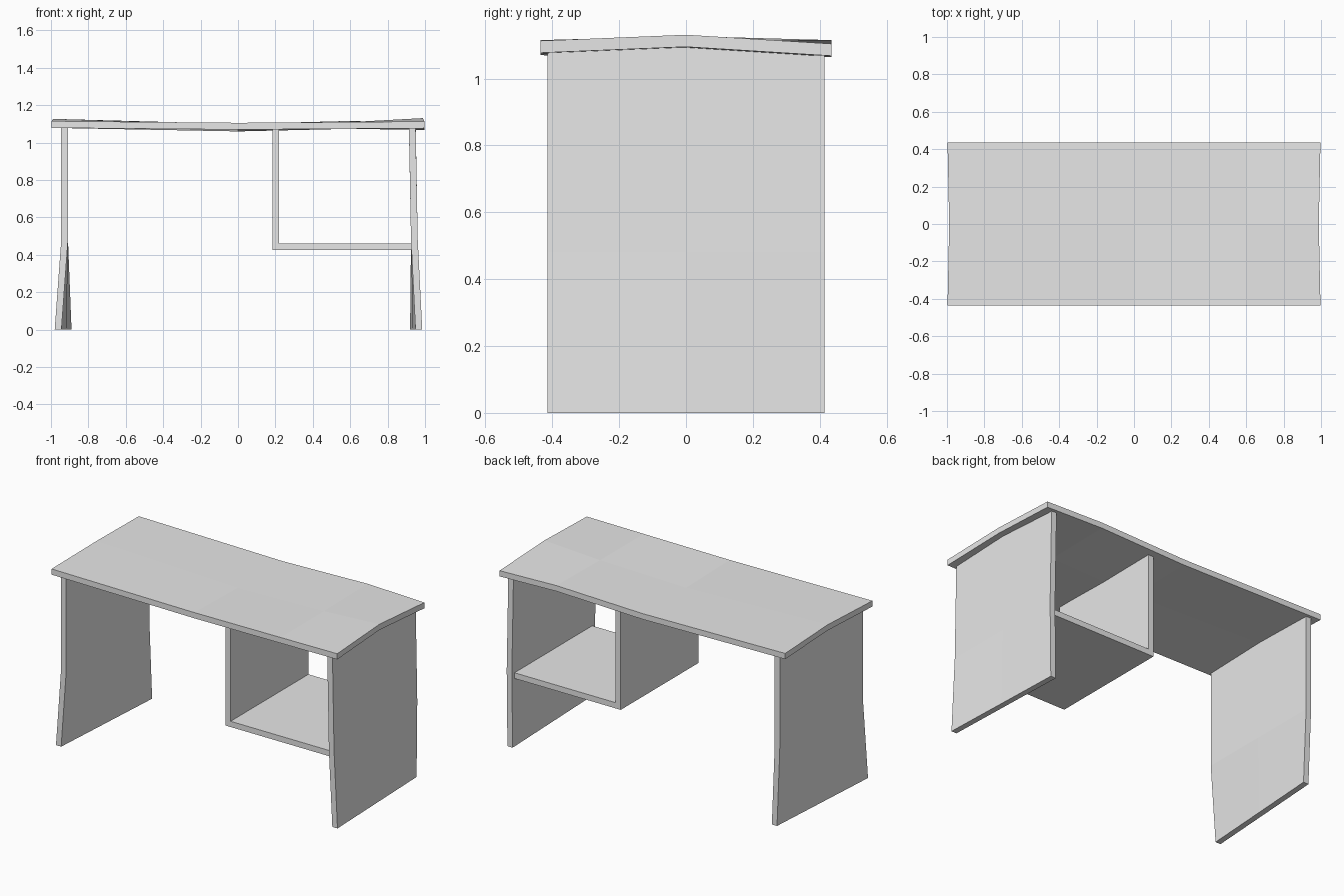
import bpy
import bmesh
from mathutils import Vector

cube = bpy.data.objects.get("Cube")
if cube:
    bpy.data.objects.remove(cube, do_unlink=True)

THICK = 0.036

grey = bpy.data.materials.new("plain_grey")
grey.use_nodes = True
grey.diffuse_color = (0.8, 0.8, 0.8, 1)
grey.node_tree.nodes["Principled BSDF"].inputs["Base Color"].default_value = (0.8, 0.8, 0.8, 1)


def panel(name, rows, direction):
    """Slab made from a grid of points, thickened along one direction."""
    bm = bmesh.new()
    grid = [[bm.verts.new(p) for p in row] for row in rows]
    for a, b in zip(grid, grid[1:]):
        for i in range(len(a) - 1):
            bm.faces.new((a[i], a[i + 1], b[i + 1], b[i]))
    extruded = bmesh.ops.extrude_face_region(bm, geom=bm.faces[:])["geom"]
    moved = [g for g in extruded if isinstance(g, bmesh.types.BMVert)]
    bmesh.ops.translate(bm, verts=moved, vec=Vector(direction) * THICK)
    bmesh.ops.recalc_face_normals(bm, faces=bm.faces[:])
    mesh = bpy.data.meshes.new(name)
    bm.to_mesh(mesh)
    bm.free()
    mesh.materials.append(grey)
    obj = bpy.data.objects.new(name, mesh)
    bpy.context.collection.objects.link(obj)
    return obj


# Warped tabletop: ends bow upward in the middle, centre sags
top_heights = {
    -0.435: (1.115, 1.106, 1.11, 1.113),
    0.0: (1.127, 1.096, 1.11, 1.131),
    0.435: (1.115, 1.10, 1.116, 1.104),
}
top_rows = []
for y, heights in top_heights.items():
    end = 0.988 if y == 0 else 0.997
    top_rows.append([(x, y, z) for x, z in zip((-end, 0, 0.6, end), heights)])
panel("tabletop", top_rows, (0, 0, -1))


def leg(name, top_x, knee_x, foot_front, foot_back, heights, side):
    """Side panel whose lower half twists from front to back."""
    foot_mid = (foot_front + foot_back) / 2
    columns = []
    for y, foot, height in zip((-0.415, 0, 0.415), (foot_front, foot_mid, foot_back), heights):
        columns.append([(foot, y, 0), (knee_x, y, 0.48), (top_x, y, height)])
    panel(name, columns, (side, 0, 0))


# Side panels, given by the x of their inner faces
leg("right_side_panel", -0.91, -0.909, -0.944, -0.89, (1.08, 1.089, 1.079), -1)
leg("left_side_panel", 0.914, 0.925, 0.949, 0.92, (1.077, 1.094, 1.07), 1)


# Open compartment under the top
def flat(y, a, b):
    return [(a[0], y, a[1]), (b[0], y, b[1])]


DEPTH = 0.388
panel("compartment_divider",
      [flat(y, (0.184, 0.425), (0.184, 1.072)) for y in (-DEPTH, DEPTH)], (1, 0, 0))
panel("compartment_shelf",
      [flat(y, (0.22, 0.425), (0.928, 0.425)) for y in (-DEPTH, DEPTH)], (0, 0, 1))
